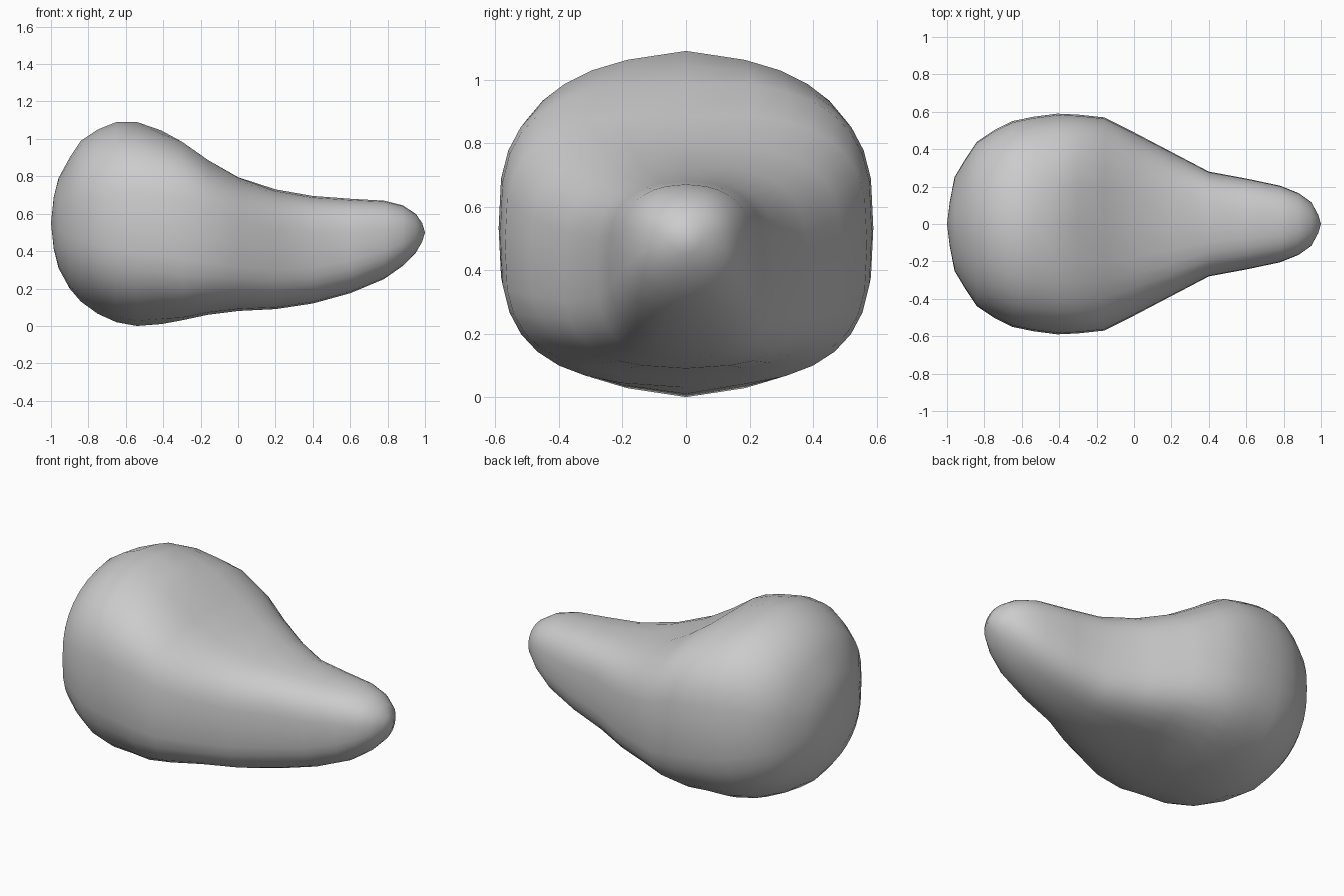
import bpy, bmesh, math

# Stations along the body: x, bottom z, top z, half width, squareness, top dip
STATIONS = [
    (-0.985, 0.41, 0.69, 0.12, 2.1, 0),
    (-0.96, 0.31, 0.79, 0.25, 2.3, 0),
    (-0.90, 0.20, 0.90, 0.35, 2.5, 0),
    (-0.84, 0.13, 0.99, 0.44, 2.6, 0),
    (-0.75, 0.065, 1.05, 0.50, 2.7, 0),
    (-0.65, 0.02, 1.09, 0.55, 2.8, 0),
    (-0.54, 0.0, 1.09, 0.573, 2.9, 0),
    (-0.41, 0.01, 1.055, 0.59, 3.0, 0.01),
    (-0.30, 0.03, 1.0, 0.585, 3.1, 0.015),
    (-0.16, 0.06, 0.90, 0.57, 3.2, 0.015),
    (0.00, 0.08, 0.805, 0.49, 3.2, 0.01),
    (0.20, 0.09, 0.73, 0.385, 3.2, 0),
    (0.40, 0.12, 0.695, 0.28, 3.1, 0),
    (0.60, 0.175, 0.68, 0.243, 2.9, 0),
    (0.78, 0.25, 0.67, 0.205, 2.7, 0),
    (0.88, 0.32, 0.645, 0.165, 2.5, 0),
    (0.95, 0.39, 0.60, 0.115, 2.3, 0),
    (0.985, 0.45, 0.55, 0.05, 2.0, 0),
]
SIDES = 32


def rounded(c, n):
    return math.copysign(abs(c) ** (2 / n), c)


def ring(bm, x, lo, hi, w, n, dip):
    mid, h = (lo + hi) / 2, (hi - lo) / 2
    keel = 0.12 if x < -0.3 else 0.05   # slight ridge along the centre line
    verts = []
    for i in range(SIDES):
        a = 2 * math.pi * i / SIDES
        y = w * rounded(math.cos(a), n)
        z = mid + h * rounded(math.sin(a), n) * (1 - keel * abs(y) / w)
        if z > mid:
            z -= dip * math.exp(-(y / 0.12) ** 2)
        verts.append(bm.verts.new((x, y, z)))
    return verts


# Body: rounded sections lofted from the bulbous end to the snout
bm = bmesh.new()
rings = [ring(bm, *s) for s in STATIONS]
for a, b in zip(rings, rings[1:]):
    for i in range(SIDES):
        j = (i + 1) % SIDES
        bm.faces.new((a[i], a[j], b[j], b[i]))

# Closed tips
for loop, tip in ((rings[0], (-1, 0, 0.55)), (rings[-1], (1, 0, 0.50))):
    v = bm.verts.new(tip)
    for i in range(SIDES):
        bm.faces.new((loop[i], loop[(i + 1) % SIDES], v))
bmesh.ops.recalc_face_normals(bm, faces=bm.faces)
for f in bm.faces:
    f.smooth = True

mesh = bpy.data.meshes.new("rounded_body")
bm.to_mesh(mesh)
bm.free()
bpy.context.collection.objects.link(bpy.data.objects.new("rounded_body", mesh))
